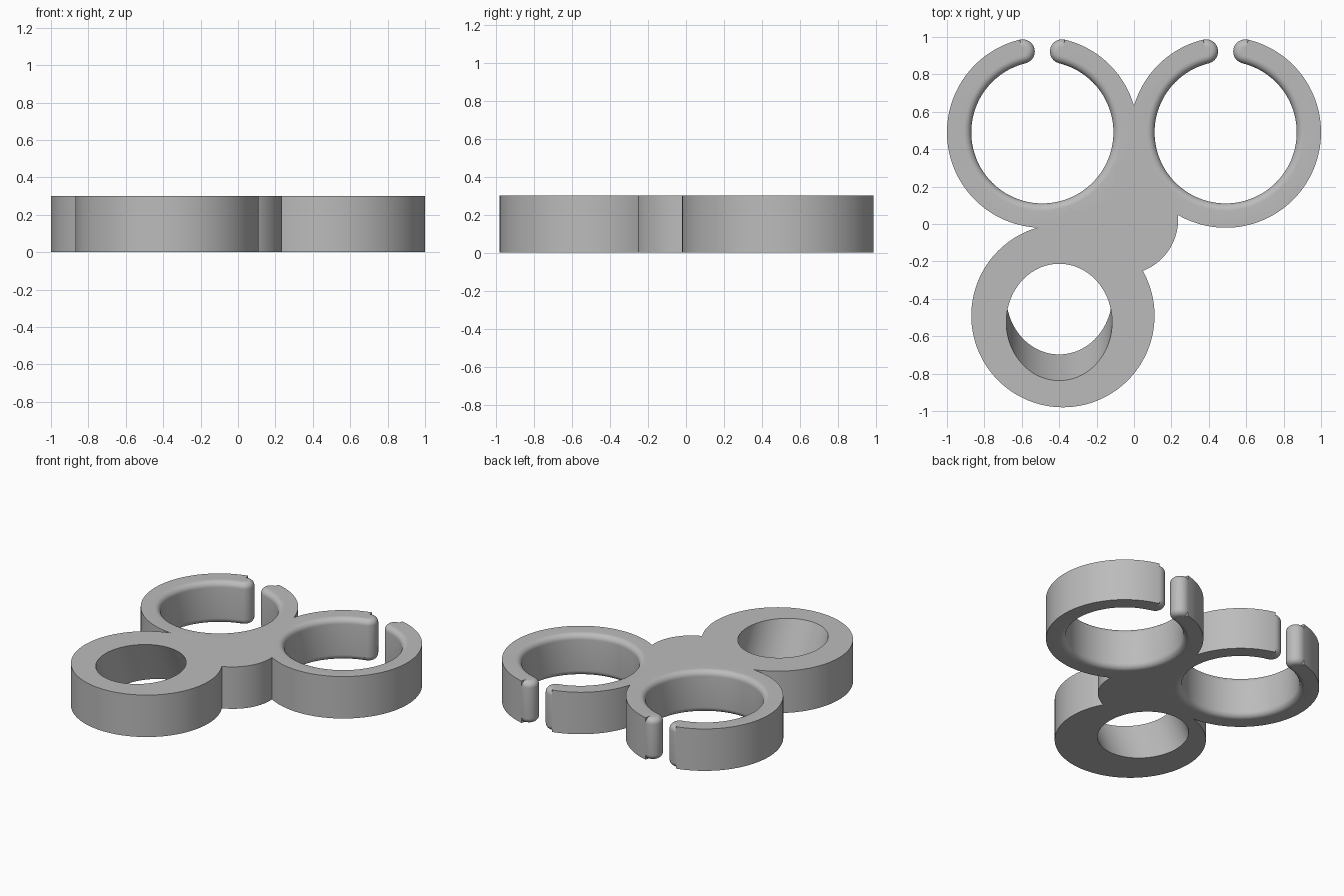
import bpy, bmesh, math
from mathutils import Matrix

if "Cube" in bpy.data.objects:
    bpy.data.objects.remove(bpy.data.objects["Cube"])

H = 0.3          # plate height
SEG = 128
CLIP = (0.49, 0.49)
R_OUT, R_IN, FILLET = 0.51, 0.38, 0.04
R_MID = (R_OUT + R_IN) / 2
R_TIP = (R_OUT - R_IN) / 2 - 0.0005
GAP = math.asin(0.105 / R_MID)

grey = bpy.data.materials.new("grey plastic")
grey.use_nodes = True
grey.diffuse_color = (0.5, 0.5, 0.5, 1)
grey.node_tree.nodes["Principled BSDF"].inputs["Base Color"].default_value = (0.5, 0.5, 0.5, 1)


def make(name, bm):
    bmesh.ops.recalc_face_normals(bm, faces=bm.faces[:])
    mesh = bpy.data.meshes.new(name)
    bm.to_mesh(mesh)
    bm.free()
    mesh.materials.append(grey)
    obj = bpy.data.objects.new(name, mesh)
    bpy.context.collection.objects.link(obj)
    return obj


def lathe(name, centre, profile, seg=SEG):
    """Closed solid turned about a vertical axis from (radius, z) points."""
    bm = bmesh.new()
    rings = []
    for r, z in profile:
        rings.append([bm.verts.new((centre[0] + r * math.cos(2 * math.pi * i / seg),
                                    centre[1] + r * math.sin(2 * math.pi * i / seg), z))
                      for i in range(seg)])
    for a, b in zip(rings, rings[1:]):
        for i in range(seg):
            j = (i + 1) % seg
            bm.faces.new((a[i], a[j], b[j], b[i]))
    bm.faces.new(rings[0])
    bm.faces.new(rings[-1])
    return make(name, bm)


def prism(name, points, z0, z1):
    bm = bmesh.new()
    low = bm.faces.new([bm.verts.new((x, y, z0)) for x, y in points])
    top = bmesh.ops.extrude_face_region(bm, geom=[low])["geom"]
    bmesh.ops.translate(bm, vec=(0, 0, z1 - z0),
                        verts=[v for v in top if isinstance(v, bmesh.types.BMVert)])
    return make(name, bm)


def combine(target, tool, operation):
    mod = target.modifiers.new("join", 'BOOLEAN')
    mod.operation, mod.solver, mod.object = operation, 'EXACT', tool
    bpy.context.view_layer.objects.active = target
    bpy.ops.object.modifier_apply(modifier=mod.name)
    bpy.data.objects.remove(tool)


def disc(name, centre, radius):
    return lathe(name, centre, [(radius, 0), (radius, H)])


def rounded(radius, sign):
    """Wall profile with rounded rims: sign +1 flares out, -1 curls in."""
    steps = 8
    arc = [(radius + sign * FILLET * (1 - math.sin(t)), FILLET * (1 - math.cos(t)))
           for t in [math.pi / 2 * i / steps for i in range(steps + 1)]]
    return arc + [(r, H - z) for r, z in reversed(arc)]


# Outer body: tilted-hole ring, hub, filler and the two clip rings
body = disc("clip_holder", (-0.38, -0.49), 0.49)
combine(body, disc("hub", (-0.06, 0.025), 0.296), 'UNION')
combine(body, prism("filler", [(-0.4, -0.1), (0.1, -0.1), (0.1, 0.45), (-0.1, 0.45),
                               (-0.1, 0.1), (-0.4, 0.1)], 0, H), 'UNION')
for side in (-1, 1):
    combine(body, disc("clip_ring", (side * CLIP[0], CLIP[1]), R_OUT), 'UNION')

# Clip openings with rounded rims, gap at the back, and rounded tips
hole = rounded(R_IN, 1)
hole = [(hole[0][0], -0.1)] + hole + [(hole[-1][0], H + 0.1)]
for side in (-1, 1):
    cx, cy = side * CLIP[0], CLIP[1]
    combine(body, lathe("opening", (cx, cy), hole), 'DIFFERENCE')
    reach = 0.8
    dx, dy = reach * math.sin(GAP), reach * math.cos(GAP)
    combine(body, prism("gap", [(cx, cy), (cx + dx, cy + dy), (cx - dx, cy + dy)],
                        -0.1, H + 0.1), 'DIFFERENCE')
    for end in (-1, 1):
        tip = (cx + end * R_MID * math.sin(GAP), cy + R_MID * math.cos(GAP))
        combine(body, lathe("tip", tip, rounded(R_TIP, -1), 48), 'UNION')

# Slanted hole in the front ring
tilt = math.radians(25)
bm = bmesh.new()
bmesh.ops.create_cone(bm, cap_ends=True, segments=SEG, radius1=0.283, radius2=0.283, depth=1.2,
                      matrix=Matrix.Translation((-0.4, -0.455, H / 2)) @ Matrix.Rotation(tilt, 4, 'X'))
combine(body, make("slanted_hole", bm), 'DIFFERENCE')

# Smooth walls, sharp rims
bpy.ops.object.select_all(action='DESELECT')
body.select_set(True)
bpy.context.view_layer.objects.active = body
bpy.ops.object.shade_smooth_by_angle(angle=math.radians(30))
